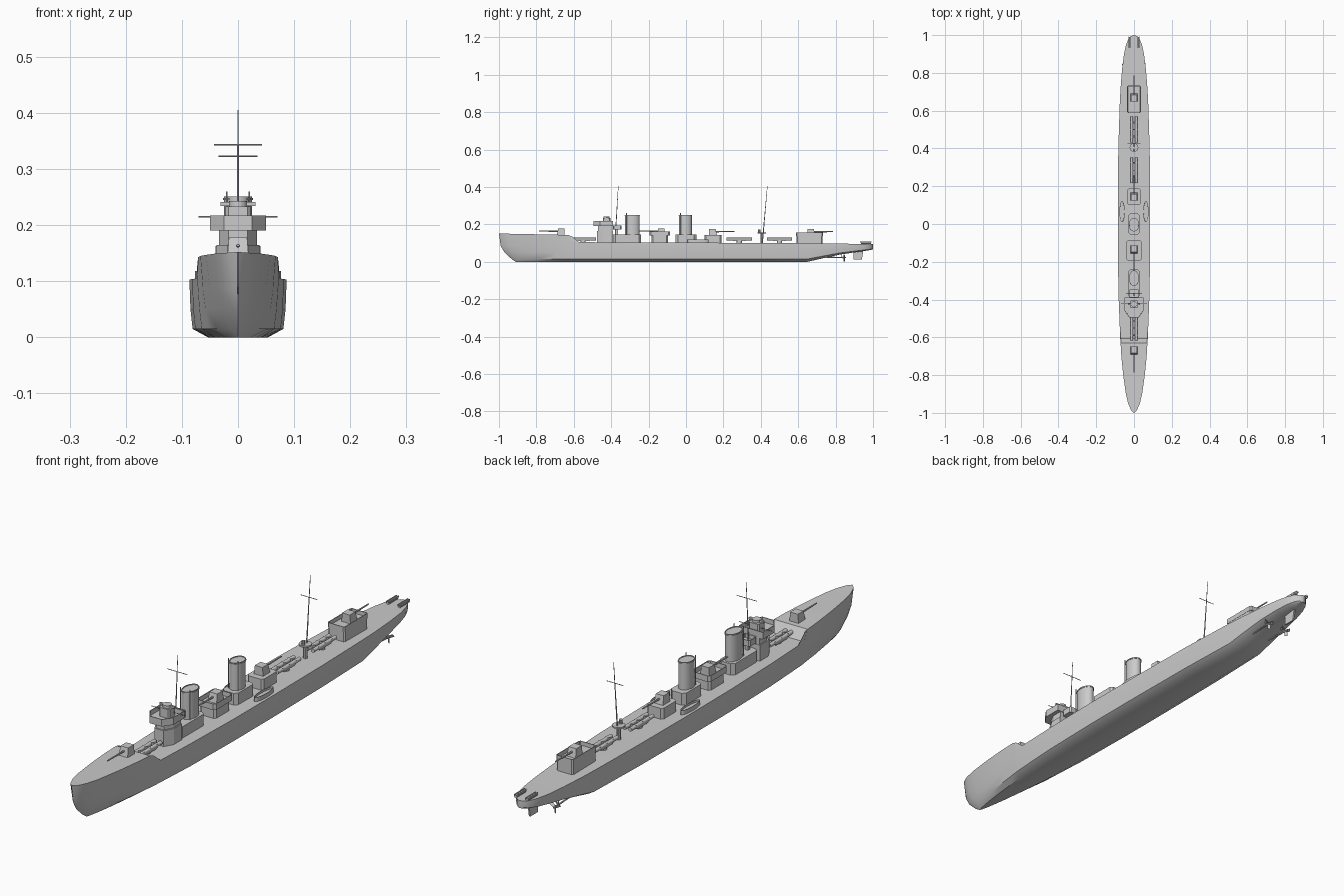
import bpy, bmesh
from math import sin, cos, pi
from mathutils import Vector, Matrix

if "Cube" in bpy.data.objects:
    bpy.data.objects.remove(bpy.data.objects["Cube"])


def finish(bm, name, smooth=False):
    bmesh.ops.recalc_face_normals(bm, faces=bm.faces)
    me = bpy.data.meshes.new(name)
    bm.to_mesh(me)
    bm.free()
    ob = bpy.data.objects.new(name, me)
    bpy.context.collection.objects.link(ob)
    if smooth:
        bpy.ops.object.select_all(action='DESELECT')
        bpy.context.view_layer.objects.active = ob
        ob.select_set(True)
        bpy.ops.object.shade_smooth_by_angle(angle=0.6)
    return ob


def prism(name, outline, z0, z1, depth=0, wall=0.003, smooth=False):
    """Extruded outline; depth sinks the top inside a thin wall."""
    bm = bmesh.new()
    lo = [bm.verts.new((x, y, z0)) for x, y in outline]
    hi = [bm.verts.new((x, y, z1)) for x, y in outline]
    n = len(lo)
    for i in range(n):
        j = (i + 1) % n
        bm.faces.new((lo[i], lo[j], hi[j], hi[i]))
    bm.faces.new(lo[::-1])
    top = bm.faces.new(hi)
    bm.normal_update()
    if depth:
        bmesh.ops.inset_region(bm, faces=[top], thickness=wall)
        bmesh.ops.inset_region(bm, faces=[top], thickness=0.0002, depth=-depth)
    return finish(bm, name, smooth)


def rect(hx, y0, y1, c=0.008, x=0):
    return [(x - hx + c, y0), (x + hx - c, y0), (x + hx, y0 + c), (x + hx, y1 - c),
            (x + hx - c, y1), (x - hx + c, y1), (x - hx, y1 - c), (x - hx, y0 + c)]


def oval(rx, ry, y, x=0, n=32):
    return [(x + rx * cos(2 * pi * i / n), y + ry * sin(2 * pi * i / n)) for i in range(n)]


def rod(name, a, b, r=0.0015, r2=None, n=10):
    a, b = Vector(a), Vector(b)
    d = b - a
    bm = bmesh.new()
    m = Matrix.Translation((a + b) / 2) @ d.to_track_quat('Z', 'Y').to_matrix().to_4x4()
    bmesh.ops.create_cone(bm, cap_ends=True, segments=n, radius1=r,
                          radius2=r if r2 is None else r2, depth=d.length, matrix=m)
    return finish(bm, name, True)


def box(name, c, s, rot=None):
    bm = bmesh.new()
    m = Matrix.Translation(c) @ (rot or Matrix()) @ Matrix.Diagonal((*s, 1))
    bmesh.ops.create_cube(bm, size=1, matrix=m)
    return finish(bm, name)


# Hull stations: y, deck half width, deck height, keel height
stations = [(-1, .0008, .152, 0), (-.985, .016, .151, 0), (-.95, .031, .15, 0),
            (-.9, .043, .149, 0), (-.8, .057, .147, 0), (-.7, .067, .145, 0),
            (-.63, .071, .143, 0), (-.605, .073, .105, 0), (-.4, .081, .104, 0),
            (-.15, .086, .103, 0), (.1, .086, .102, 0), (.4, .083, .101, 0),
            (.65, .075, .099, 0), (.72, .071, .098, .016), (.82, .063, .097, .038),
            (.9, .053, .096, .05), (.95, .042, .096, .057), (.98, .029, .095, .062),
            (.995, .014, .095, .065), (1, .002, .095, .067)]
bm = bmesh.new()
rows = []
for y, b, zd, zk in stations:
    s = min(1, max(0, (y + 1) / .45)) ** .7
    f = max(0, (-.7 - y) / .3) ** 2
    row = []
    for t, full, vee in [(0, 0, 0), (0, .62, .1), (.15, .94, .3), (.5, .985, .5),
                         (.85, 1, .72), (1, 1, 1)]:
        z = zd if t == 1 else zk + t * (min(zd, .1) - zk)
        rake = .09 * f * (1 - min(1, z / .152)) ** 2.8
        row.append(bm.verts.new((b * (s * full + (1 - s) * vee), y + rake, z)))
    row.append(bm.verts.new((0, y, zd)))
    rows.append(row)
for p, q in zip(rows, rows[1:]):
    for i in range(6):
        bm.faces.new((p[i], q[i], q[i + 1], p[i + 1]))
bm.faces.new(rows[0])
bm.faces.new(rows[-1][::-1])
hull = finish(bm, "hull", True)
hull.modifiers.new("mirror", 'MIRROR').use_clip = True


# Guns with sloped shields; d = -1 points forward, 1 points aft
def gun(name, y, z, d):
    bm = bmesh.new()
    bmesh.ops.create_cube(bm, size=1, matrix=Matrix.Translation((0, y, z + .016))
                          @ Matrix.Diagonal((.038, .042, .034, 1)))
    for v in bm.verts:
        if v.co.z > z + .016:
            v.co.x *= .85
            if (v.co.y - y) * d > 0:
                v.co.y -= d * .008
    finish(bm, name + "_shield")
    rod(name + "_barrel", (0, y + d * .01, z + .018), (0, y + d * .115, z + .019), .0035, .0025)


gun("fore_gun", -.67, .145, -1)
gun("middle_gun", -.135, .146, -1)
gun("waist_gun", .145, .143, 1)
gun("aft_gun", .67, .142, 1)

# Gun houses with open platforms
prism("middle_house", rect(.034, -.185, -.095), .09, .14)
prism("middle_platform", rect(.04, -.195, -.085), .14, .163, .017)
prism("waist_house", rect(.034, .1, .19), .09, .143)
prism("aft_house", rect(.035, .59, .73, .005), .09, .138)
prism("aft_platform", rect(.036, .588, .732, .005), .138, .157, .015)

# Bridge
def bridge(hx, y0, y1):
    return [(-.5 * hx, y0), (.5 * hx, y0), (hx, y0 + .035), (hx, y1), (-hx, y1), (-hx, y0 + .035)]


prism("bridge_base", bridge(.038, -.475, -.39), .09, .165)
prism("bridge_tower", bridge(.034, -.47, -.392), .165, .19)
prism("bridge_top", bridge(.05, -.495, -.39), .19, .217, .018)
prism("director_base", rect(.022, -.445, -.405, .005), .195, .233)
prism("director_head", oval(.016, .016, -.425, n=16), .233, .243)
box("rangefinder", (0, -.425, .238), (.062, .008, .007))
rod("bridge_yard", (-.07, -.42, .215), (.07, -.42, .215), .0012)
prism("searchlight_platform", rect(.026, -.39, -.345, .005), .172, .195, .015)
box("searchlight_platform_leg", (0, -.37, .135), (.012, .012, .08))

# Funnels, their deckhouses and steam pipes
for name, y, ry, y0, y1 in [("fore_funnel", -.287, .039, -.39, -.24), ("aft_funnel", -.003, .034, -.055, .055)]:
    prism(name + "_house", rect(.032, y0, y1, .012), .09, .147)
    prism(name, oval(.025, ry, y), .14, .251, .012, .002, True)
    prism(name + "_cap", oval(.027, ry + .002, y), .245, .248, smooth=True)
    for sx in (-1, 1):
        rod(name + "_pipe", (sx * .02, y - ry + .008, .14), (sx * .02, y - ry + .008, .26), .0018)

# Masts
for name, y0, y1, z0, zy, hw in [("fore_mast", -.38, -.362, .1, .343, .043), ("aft_mast", .408, .435, .1, .323, .035)]:
    rod(name, (0, y0, z0), (0, y1, .405), .003, .001)
    yy = y0 + (y1 - y0) * (zy - z0) / (.405 - z0)
    rod(name + "_yard", (-hw, yy, zy), (hw, yy, zy), .0012)
rod("aft_post", (0, .405, .09), (0, .405, .152), .008)
prism("aft_lamp_platform", oval(.023, .023, .405, n=20), .15, .156)
rod("aft_lamp", (0, .392, .156), (0, .392, .172), .006)

# Torpedo tubes
for y in (-.55, .285, .5):
    rod("tube_pedestal", (0, y, .09), (0, y, .113), .014, n=16)
    box("tube_cradle", (0, y, .114), (.036, .07, .006))
    for x in (-.012, 0.012):
        rod("torpedo_tube", (x, y - .068, .121), (x, y + .068, .121), .0075, n=12)
    for dy in (-.04, 0, .04):
        box("tube_strap", (0, y + dy, .121), (.036, .004, .013))

for sx in (-1, 1):
    # Ship's boats
    boat = prism("boat", oval(.014, .056, .065, sx * .063, 20), .098, .118, .008, .002, True)
    # Forecastle break wings
    bm = bmesh.new()
    bm.faces.new([bm.verts.new(p) for p in ((sx * .0705, -.63, .143), (sx * .073, -.605, .105),
                                            (sx * .0745, -.57, .104), (sx * .072, -.61, .136))])
    wing = finish(bm, "break_wing")
    wing.modifiers.new("solid", 'SOLIDIFY').thickness = .002
    # Depth charge racks
    for dx in (-.004, .004):
        box("rack_rail", (sx * .024 + dx, .962, .106), (.003, .062, .005))
    rod("rack_charges", (sx * .024, .935, .101), (sx * .024, .99, .101), .006)
    # Shafts, struts and propellers
    px = sx * .042
    rod("shaft", (px * .8, .66, .026), (px, .85, .023), .003)
    rod("strut", (px, .83, .023), (px * .6, .83, .05), .0025)
    rod("strut", (px, .83, .023), (px * 1.1, .83, .05), .0025)
    rod("propeller_hub", (px, .838, .023), (px, .856, .023), .005, .003)
    for k in range(3):
        r = Matrix.Rotation(k * 2 * pi / 3 + pi, 4, 'Y')
        tw = Matrix.Translation((0, 0, .012)) @ Matrix.Rotation(.5, 4, 'Z')
        box("propeller_blade", (px, .846, .023), (.011, .002, .02), r @ tw)

# Rudder
bm = bmesh.new()
sides = [[bm.verts.new((x, y, z)) for y, z in ((.895, .07), (.895, .012), (.94, .012), (.95, .07))]
         for x in (-.003, .003)]
bm.faces.new(sides[0])
bm.faces.new(sides[1])
for i in range(4):
    j = (i + 1) % 4
    bm.faces.new((sides[0][i], sides[0][j], sides[1][j], sides[1][i]))
finish(bm, "rudder")
